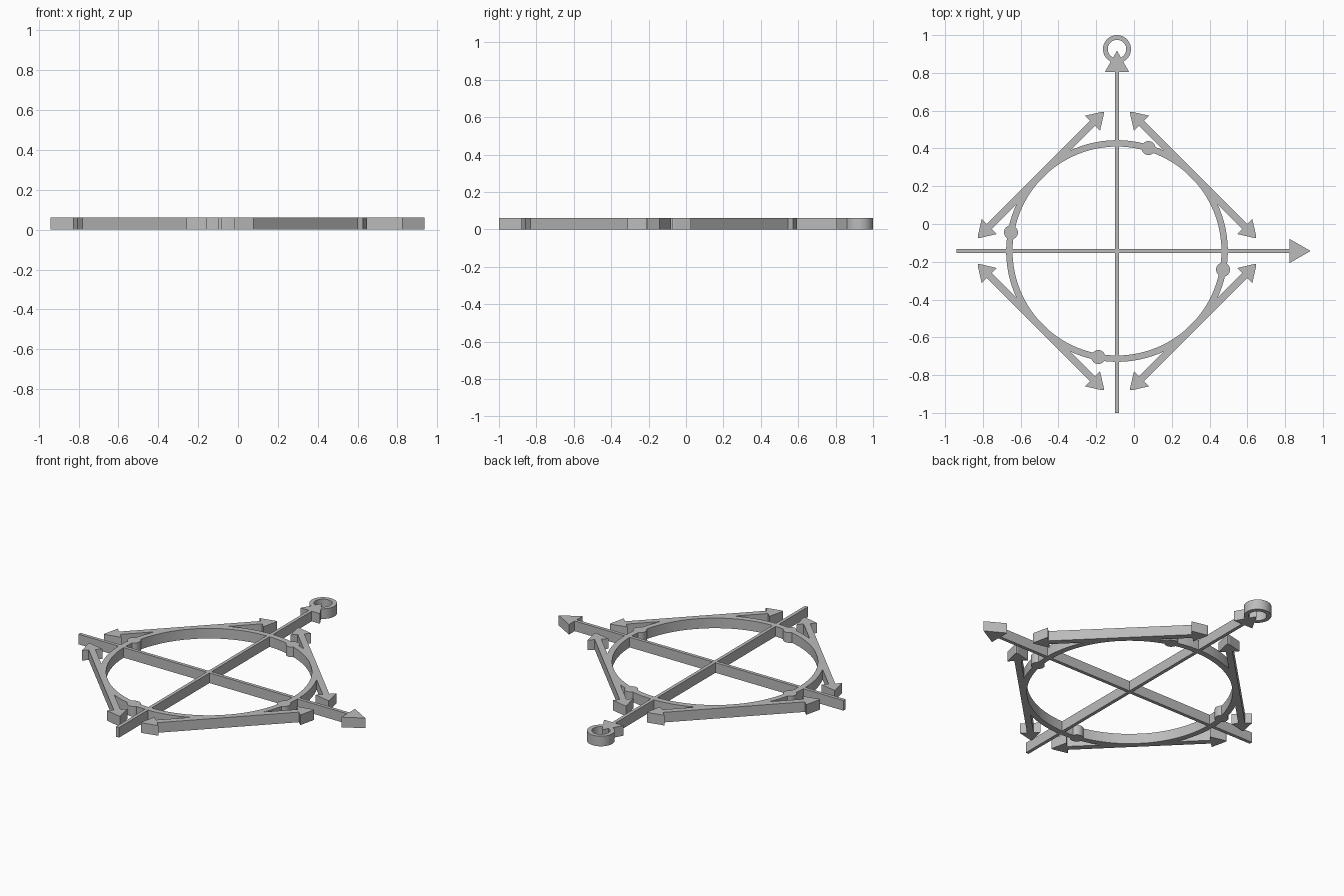
import bpy
import bmesh
from math import cos, sin, radians, pi, sqrt
from mathutils import Matrix, Vector

cube = bpy.data.objects.get("Cube")
if cube:
    bpy.data.objects.remove(cube, do_unlink=True)

HEIGHT = 0.06
CENTRE = Vector((-0.09, -0.143, 0))
RADIUS = 0.57      # middle of the circle band, where the tangents touch
BAND = 0.034

grey = bpy.data.materials.new("plain grey")
grey.use_nodes = True
COLOUR = (0.5, 0.5, 0.5, 1)
grey.diffuse_color = COLOUR
grey.node_tree.nodes["Principled BSDF"].inputs["Base Color"].default_value = COLOUR


def finish(name, bm, matrix, smooth=False):
    """Turn a bmesh into a placed object."""
    bmesh.ops.recalc_face_normals(bm, faces=bm.faces[:])
    mesh = bpy.data.meshes.new(name)
    bm.to_mesh(mesh)
    bm.free()
    mesh.materials.append(grey)
    obj = bpy.data.objects.new(name, mesh)
    obj.matrix_world = matrix
    bpy.context.collection.objects.link(obj)
    if smooth:
        bpy.ops.object.select_all(action="DESELECT")
        obj.select_set(True)
        bpy.context.view_layer.objects.active = obj
        bpy.ops.object.shade_smooth_by_angle(angle=radians(30))
    return obj


def plate(name, outline, matrix, smooth=False):
    """Extrude a flat outline to the common height."""
    bm = bmesh.new()
    face = bm.faces.new([bm.verts.new((x, y, 0)) for x, y in outline])
    top = bmesh.ops.extrude_face_region(bm, geom=[face])["geom"]
    bmesh.ops.translate(bm, vec=(0, 0, HEIGHT),
                        verts=[v for v in top if isinstance(v, bmesh.types.BMVert)])
    return finish(name, bm, matrix, smooth)


def ring(name, outer, inner, place, segments):
    """Rectangular section spun into a closed ring."""
    bm = bmesh.new()
    loops = []
    for i in range(segments):
        a = 2 * pi * i / segments
        loops.append([bm.verts.new((r * cos(a), r * sin(a), z)) for r, z in
                      ((inner, 0), (outer, 0), (outer, HEIGHT), (inner, HEIGHT))])
    for i in range(segments):
        p, q = loops[i], loops[(i + 1) % segments]
        for k in range(4):
            j = (k + 1) % 4
            bm.faces.new((p[k], q[k], q[j], p[j]))
    return finish(name, bm, Matrix.Translation(place), True)


def turned(angle):
    return Matrix.Translation(CENTRE) @ Matrix.Rotation(radians(angle), 4, "Z")


def axis_arrow(name, tail, tip, angle):
    """Thin bar with one sharp triangular head."""
    half, head, wing = 0.01, 0.112, 0.064
    side = [(tail, -half), (tip - head, -half), (tip - head, -wing)]
    outline = side + [(tip, 0)] + [(x, -y) for x, y in reversed(side)]
    return plate(name, outline, turned(angle))


# Coordinate axes crossing at the circle centre
axis_arrow("horizontal_axis", -0.85, 1.025, 0)
axis_arrow("vertical_axis", -0.857, 1.06, 90)

# Main circle and hanging loop
ring("circle_band", RADIUS + BAND / 2, RADIUS - BAND / 2, CENTRE, 96)
ring("hanging_loop", 0.074, 0.049, Vector((CENTRE.x, 0.926, 0)), 48)

# Double-headed tangent arrows, one per quadrant, with slightly blunt tips
reach, head, wing, half, blunt = 0.472, 0.085, 0.056, 0.018, 0.008
quarter = [(0, half), (reach - head, half), (reach - head, wing),
           (reach - blunt, blunt), (reach, 0)]
upper = quarter[1:] + []
right_side = [(x, -y) for x, y in upper[:-1]] + list(reversed(upper))
outline = right_side + [(-x, -y) for x, y in right_side]
quadrants = ("back_left", "back_right", "front_right", "front_left")
for quadrant, angle in zip(quadrants, (45, 135, 225, 315)):
    shift = Matrix.Translation((0, RADIUS, 0))
    plate("tangent_arrow_" + quadrant, outline, turned(angle - 90) @ shift)

# Round point markers on the circle
disc = [(0.037 * cos(2 * pi * i / 24), 0.037 * sin(2 * pi * i / 24)) for i in range(24)]
for number, angle in enumerate((73, 170, 260, 350), 1):
    shift = Matrix.Translation((RADIUS, 0, 0))
    plate("point_marker_%d" % number, disc, turned(angle) @ shift, True)
